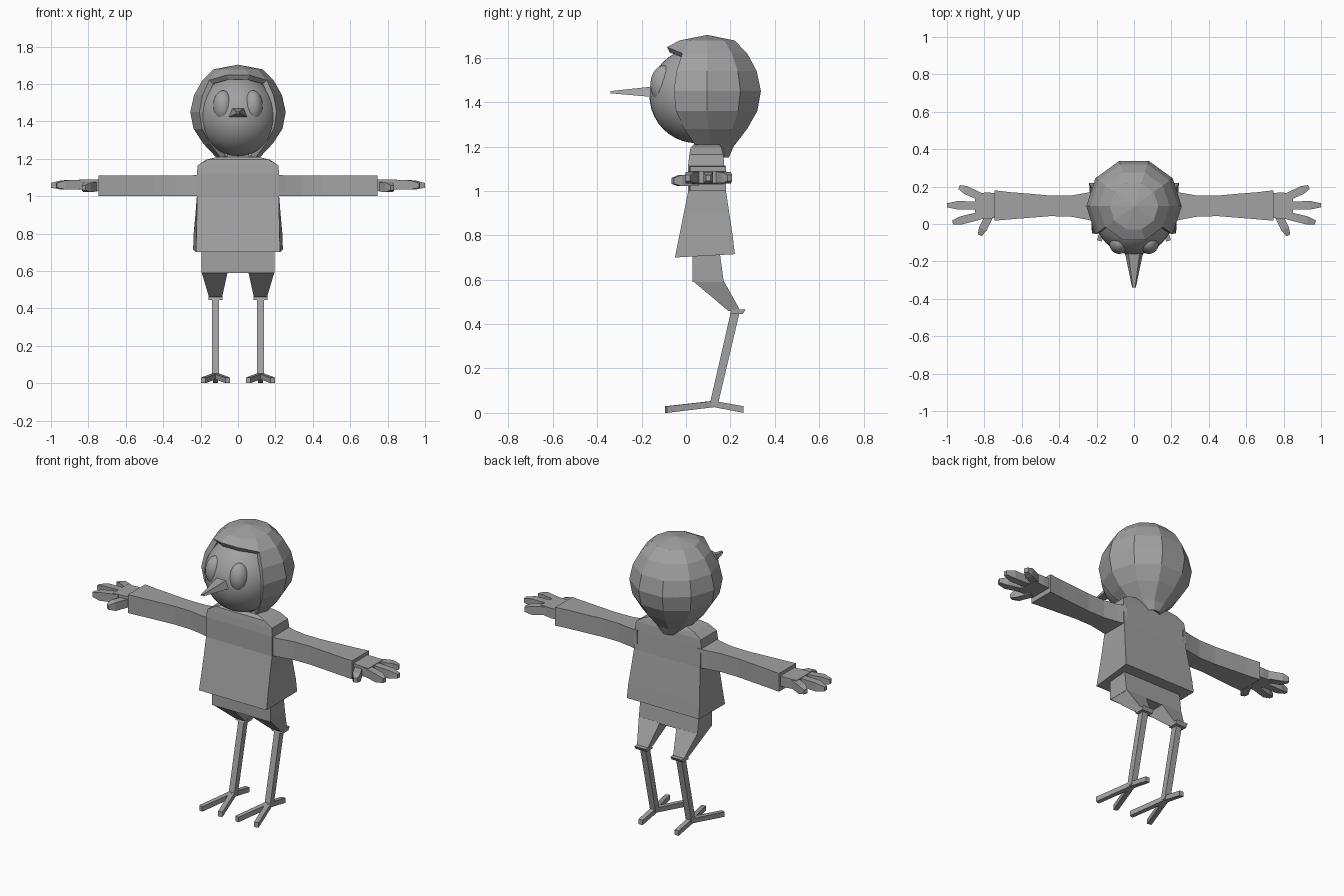
import bpy, bmesh, math
from mathutils import Vector

if "Cube" in bpy.data.objects:
    bpy.data.objects.remove(bpy.data.objects["Cube"])

mat = bpy.data.materials.new("mid_grey")
mat.diffuse_color = (0.36, 0.36, 0.36, 1)
mat.use_nodes = True
mat.node_tree.nodes["Principled BSDF"].inputs["Base Color"].default_value = mat.diffuse_color


def finish(name, bm, mirror=False, smooth=False):
    bmesh.ops.recalc_face_normals(bm, faces=bm.faces)
    me = bpy.data.meshes.new(name)
    bm.to_mesh(me)
    bm.free()
    me.materials.append(mat)
    for p in me.polygons:
        p.use_smooth = smooth
    ob = bpy.data.objects.new(name, me)
    bpy.context.collection.objects.link(ob)
    if mirror:
        ob.modifiers.new("mirror", 'MIRROR').use_mirror_merge = False
    return ob


def loft(name, rings, mirror=False):
    """Skin closed rings of equal length and cap both ends."""
    bm = bmesh.new()
    vs = [[bm.verts.new(p) for p in r] for r in rings]
    n = len(vs[0])
    for a, b in zip(vs, vs[1:]):
        for i in range(n):
            j = (i + 1) % n
            bm.faces.new((a[i], a[j], b[j], b[i]))
    bm.faces.new(vs[0])
    bm.faces.new(vs[-1])
    return finish(name, bm, mirror)


def rect_z(x0, x1, y0, y1, z):
    return [(x0, y0, z), (x1, y0, z), (x1, y1, z), (x0, y1, z)]


def rect_x(x, y0, y1, z0, z1):
    return [(x, y0, z0), (x, y1, z0), (x, y1, z1), (x, y0, z1)]


def limb(name, stations, mirror=True):
    """Bar lying mostly level: stations are (point, width, height)."""
    pts = [Vector(s[0]) for s in stations]
    d = pts[-1] - pts[0]
    side = Vector((-d.y, d.x, 0)).normalized()
    up = Vector((0, 0, 1))
    rings = [[p + side * w * a / 2 + up * h * b / 2
              for a, b in ((-1, -1), (1, -1), (1, 1), (-1, 1))]
             for p, (_, w, h) in zip(pts, stations)]
    return loft(name, rings, mirror)


def ball(name, centre, radii, mirror=False):
    bm = bmesh.new()
    bmesh.ops.create_uvsphere(bm, u_segments=32, v_segments=20, radius=1)
    for v in bm.verts:
        v.co = Vector(centre) + Vector([c * r for c, r in zip(v.co, radii)])
    return finish(name, bm, mirror, True)


# Head, eyes and beak
ball("face", (0, 0.05, 1.43), (0.212, 0.215, 0.215))
ball("eye", (0.08, -0.10, 1.48), (0.053, 0.06, 0.085), True)
loft("beak", [
    [(-0.06, -0.125, 1.42), (0.06, -0.125, 1.42), (0.035, -0.125, 1.475), (-0.035, -0.125, 1.475)],
    [(-0.045, -0.17, 1.425), (0.045, -0.17, 1.425), (0.028, -0.17, 1.468), (-0.028, -0.17, 1.468)],
    [(-0.01, -0.34, 1.44), (0.01, -0.34, 1.44), (0.006, -0.34, 1.45), (-0.006, -0.34, 1.45)]])

# Hair: ten-sided cap, open over the face, narrowing at the nape
bm = bmesh.new()
profile = [(1.678, 0.13, 0.095), (1.62, 0.19, 0.095), (1.54, 0.235, 0.095),
           (1.45, 0.255, 0.095), (1.36, 0.238, 0.095), (1.28, 0.185, 0.10),
           (1.20, 0.11, 0.11), (1.15, 0.045, 0.15)]
rings = []
for k, (z, r, yc) in enumerate(profile):
    ring = []
    for i in range(10):
        a = math.radians(18 + 36 * i)
        lift = 0.028 if k == 1 and i in (0, 9) else 0
        ring.append(bm.verts.new((r * math.sin(a), yc - r * math.cos(a), z + lift)))
    rings.append(ring)
crown = bm.verts.new((0, 0.095, 1.703))
for i in range(10):
    j = (i + 1) % 10
    bm.faces.new((crown, rings[0][i], rings[0][j]))
    for k in range(len(rings) - 1):
        if k > 0 and i in (0, 8, 9):
            continue
        bm.faces.new((rings[k][i], rings[k][j], rings[k + 1][j], rings[k + 1][i]))
hair = finish("hair", bm)
if sum(p.normal.z for p in hair.data.polygons if p.center.z > 1.66) < 0:
    hair.data.flip_normals()
shell = hair.modifiers.new("thickness", 'SOLIDIFY')
shell.thickness = 0.03
shell.offset = -1

# Neck and shirt
loft("neck", [rect_z(-0.06, 0.06, 0.04, 0.15, z) for z in (1.12, 1.26)])
shirt = [(0.70, 0.225, 0.24, -0.05, 0.22), (0.80, 0.222, 0.237, -0.03, 0.21),
         (0.90, 0.22, 0.228, -0.01, 0.195), (1.00, 0.22, 0.22, 0.01, 0.18),
         (1.12, 0.22, 0.22, 0.01, 0.172), (1.165, 0.215, 0.215, 0.015, 0.168),
         (1.195, 0.165, 0.17, 0.02, 0.16), (1.21, 0.11, 0.11, 0.035, 0.15)]
loft("shirt", [[(-f, y0, z), (f, y0, z), (b, y1, z + (0.015 if z < 0.75 else 0)),
                (-b, y1, z + (0.015 if z < 0.75 else 0))]
               for z, f, b, y0, y1 in shirt])

# Sleeves
loft("sleeve", [rect_x(*s) for s in (
    (0.20, 0.012, 0.178, 1.0, 1.115), (0.26, 0.025, 0.165, 1.0, 1.11),
    (0.34, 0.04, 0.152, 1.0, 1.11), (0.45, 0.042, 0.152, 1.0, 1.11),
    (0.56, 0.033, 0.162, 1.0, 1.11), (0.66, 0.025, 0.17, 1.0, 1.11),
    (0.745, 0.018, 0.18, 1.0, 1.11))], True)

# Hands
loft("palm", [rect_x(*s) for s in (
    (0.73, 0.035, 0.165, 1.03, 1.09), (0.78, 0.028, 0.168, 1.03, 1.09),
    (0.85, 0.025, 0.165, 1.035, 1.09))], True)
for name, base, tip in (("first_finger", (0.82, 0.045), (0.97, 0.008)),
                        ("middle_finger", (0.82, 0.10), (1.0, 0.10)),
                        ("last_finger", (0.82, 0.145), (0.935, 0.198)),
                        ("thumb", (0.77, 0.05), (0.825, -0.06))):
    b, t = Vector((*base, 1.063)), Vector((*tip, 1.058))
    if name == "thumb":
        b.z, t.z = 1.05, 1.045
    limb(name, [(b, 0.042, 0.05), (b.lerp(t, 0.7), 0.044, 0.05), (t, 0.022, 0.026)])

# Shorts: waist block and tapering legs
loft("shorts_waist", [rect_z(-0.195, 0.195, 0.03, 0.17, 0.59),
                      rect_z(-0.195, 0.195, 0.03, 0.15, 0.74)])
loft("shorts_leg", [rect_z(0.055, 0.195, 0.03, 0.17, 0.595),
                    rect_z(0.085, 0.155, 0.19, 0.245, 0.46)], True)
loft("knee_cuff", [rect_z(0.083, 0.157, 0.198, 0.255, 0.445),
                   rect_z(0.083, 0.157, 0.205, 0.268, 0.465)], True)

# Shins and toes
loft("shin", [rect_z(0.101, 0.138, 0.105, 0.142, 0.03),
              rect_z(0.101, 0.138, 0.202, 0.242, 0.455)], True)
for name, tip in (("inner_toe", (0.055, -0.09)), ("outer_toe", (0.185, -0.09)),
                  ("back_toe", (0.12, 0.26))):
    limb(name, [((0.12, 0.125, 0.04), 0.03, 0.028), ((*tip, 0.015), 0.026, 0.03)])
